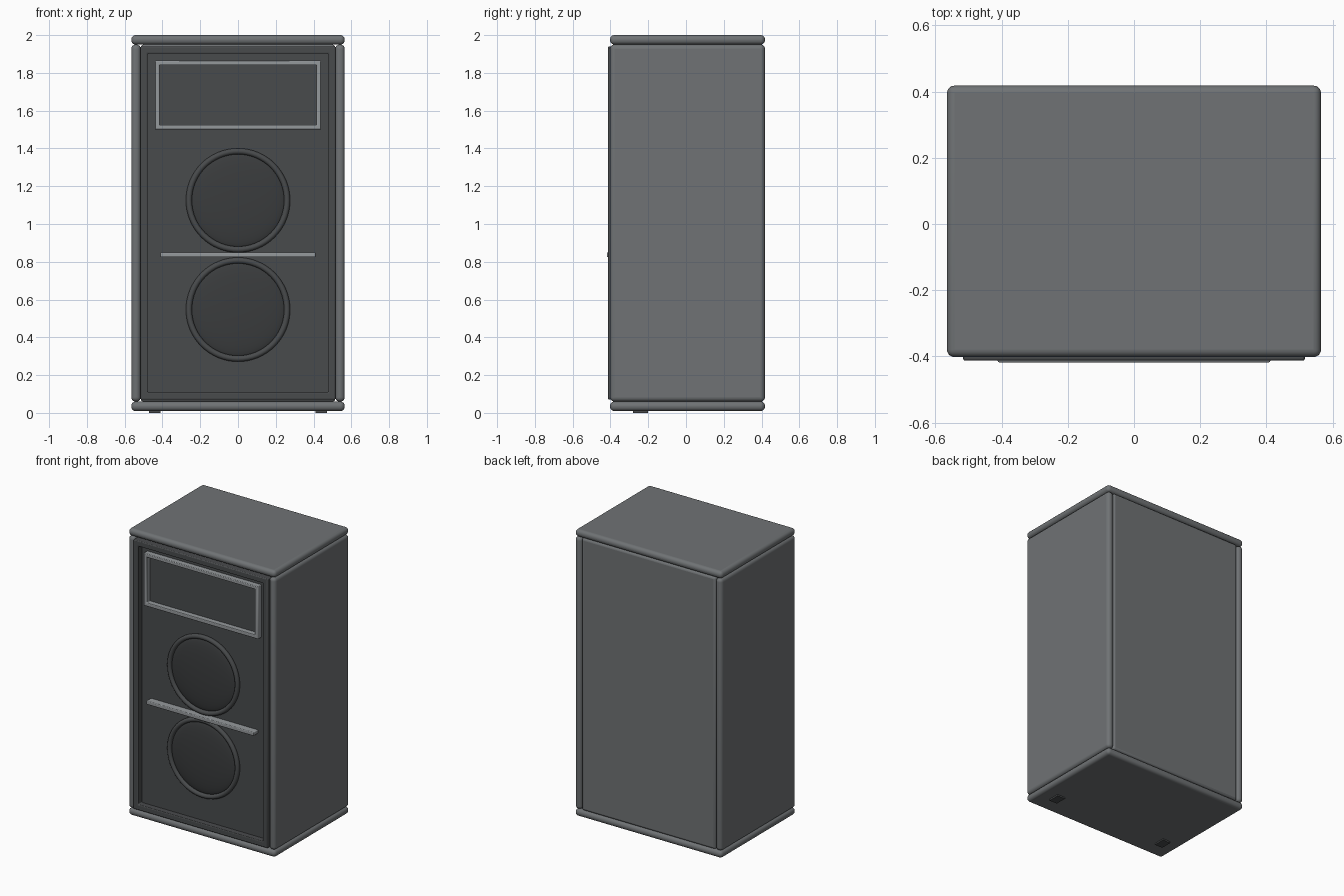
import bpy, bmesh, math
from mathutils import Matrix

if "Cube" in bpy.data.objects:
    bpy.data.objects.remove(bpy.data.objects["Cube"])


def material(name, value):
    m = bpy.data.materials.new(name)
    m.diffuse_color = (value * 0.94, value, value * 1.04, 1)
    m.use_nodes = True
    m.node_tree.nodes["Principled BSDF"].inputs["Base Color"].default_value = m.diffuse_color
    return m


CASE = material("case_grey", 0.17)
DARK = material("baffle_grey", 0.07)
CONE = material("cone_grey", 0.045)
TRIM = material("trim_grey", 0.32)


def finish(bm, name, mat, bevel=0.0, segments=3):
    bmesh.ops.recalc_face_normals(bm, faces=bm.faces)
    mesh = bpy.data.meshes.new(name)
    bm.to_mesh(mesh)
    bm.free()
    mesh.materials.append(mat)
    obj = bpy.data.objects.new(name, mesh)
    bpy.context.collection.objects.link(obj)
    if bevel:
        mod = obj.modifiers.new("bevel", 'BEVEL')
        mod.width, mod.segments, mod.limit_method = bevel, segments, 'ANGLE'
    bpy.ops.object.select_all(action='DESELECT')
    obj.select_set(True)
    bpy.context.view_layer.objects.active = obj
    bpy.ops.object.shade_smooth_by_angle(angle=math.radians(35))
    return obj


def box(name, x, y, z, mat, bevel=0.0, segments=3):
    """Box from (min, max) pairs on each axis."""
    bm = bmesh.new()
    size = [b - a for a, b in (x, y, z)]
    mid = [(a + b) / 2 for a, b in (x, y, z)]
    bmesh.ops.create_cube(bm, size=1, matrix=Matrix.Translation(mid) @ Matrix.Diagonal((*size, 1)))
    return finish(bm, name, mat, bevel, segments)


def frame(name, x, z, y, t, mat, bevel):
    """Rectangular ring, border width t, extruded along y."""
    bm = bmesh.new()
    loops = []
    for yy in y:
        for i in (0, t):
            loops.append([bm.verts.new((px, yy, pz)) for px, pz in (
                (x[0] + i, z[0] + i), (x[1] - i, z[0] + i),
                (x[1] - i, z[1] - i), (x[0] + i, z[1] - i))])
    for a, b in ((0, 1), (1, 3), (3, 2), (2, 0)):
        for k in range(4):
            n = (k + 1) % 4
            bm.faces.new((loops[a][k], loops[a][n], loops[b][n], loops[b][k]))
    return finish(bm, name, mat, bevel, 2)


def lathe(name, profile, centre, mat, closed):
    """Revolve a (radius, y) profile about the y axis."""
    bm = bmesh.new()
    vs = [bm.verts.new((r, y, 0)) for r, y in profile]
    n = len(vs)
    edges = [bm.edges.new((vs[i], vs[(i + 1) % n])) for i in range(n if closed else n - 1)]
    bmesh.ops.spin(bm, geom=vs + edges, cent=(0, 0, 0), axis=(0, 1, 0),
                   angle=2 * math.pi, steps=64)
    bmesh.ops.remove_doubles(bm, verts=bm.verts, dist=1e-5)
    bmesh.ops.translate(bm, verts=bm.verts, vec=centre)
    return finish(bm, name, mat)


# Cabinet panels with rounded edges
Y = (-0.402, 0.418)
box("top_panel", (-0.565, 0.565), Y, (1.95, 2.0), CASE, 0.023, 5)
box("bottom_panel", (-0.565, 0.565), Y, (0.01, 0.06), CASE, 0.023, 5)
for side, s in (("left", -1), ("right", 1)):
    x = sorted((s * 0.515, s * 0.565))
    box(side + "_panel", x, Y, (0.06, 1.95), CASE, 0.023, 5)
    fx = sorted((s * 0.41, s * 0.47))
    box(side + "_foot", fx, (-0.28, -0.20), (0, 0.02), DARK)
box("back_panel", (-0.515, 0.515), (0.365, 0.413), (0.06, 1.95), CASE, 0.015)

# Recessed baffle and its raised surround
BAFFLE = -0.37
box("front_baffle", (-0.5, 0.5), (BAFFLE, -0.33), (0.08, 1.93), DARK)
frame("baffle_frame", (-0.516, 0.516), (0.07, 1.94), (-0.413, -0.335), 0.038, DARK, 0.006)

# Light trim: horn surround and divider bar
frame("horn_trim", (-0.44, 0.44), (1.5, 1.865), (-0.408, BAFFLE + 0.01), 0.024, TRIM, 0.004)
box("divider_bar", (-0.412, 0.412), (-0.418, BAFFLE + 0.01), (0.824, 0.85), TRIM, 0.005)

# Two woofers: round surround and shallow domed cone
ring = [(0.26 + 0.016 * math.cos(a), 0.016 * math.sin(a))
        for a in (i * math.pi / 6 for i in range(12))]
dome = [(0.25 * math.cos(a), -0.026 * math.sin(a))
        for a in (i * math.pi / 20 for i in range(11))]
for label, z in (("upper", 1.125), ("lower", 0.547)):
    lathe(label + "_woofer_ring", ring, (0, BAFFLE - 0.008, z), DARK, True)
    lathe(label + "_woofer_cone", dome, (0, BAFFLE, z), CONE, False)
